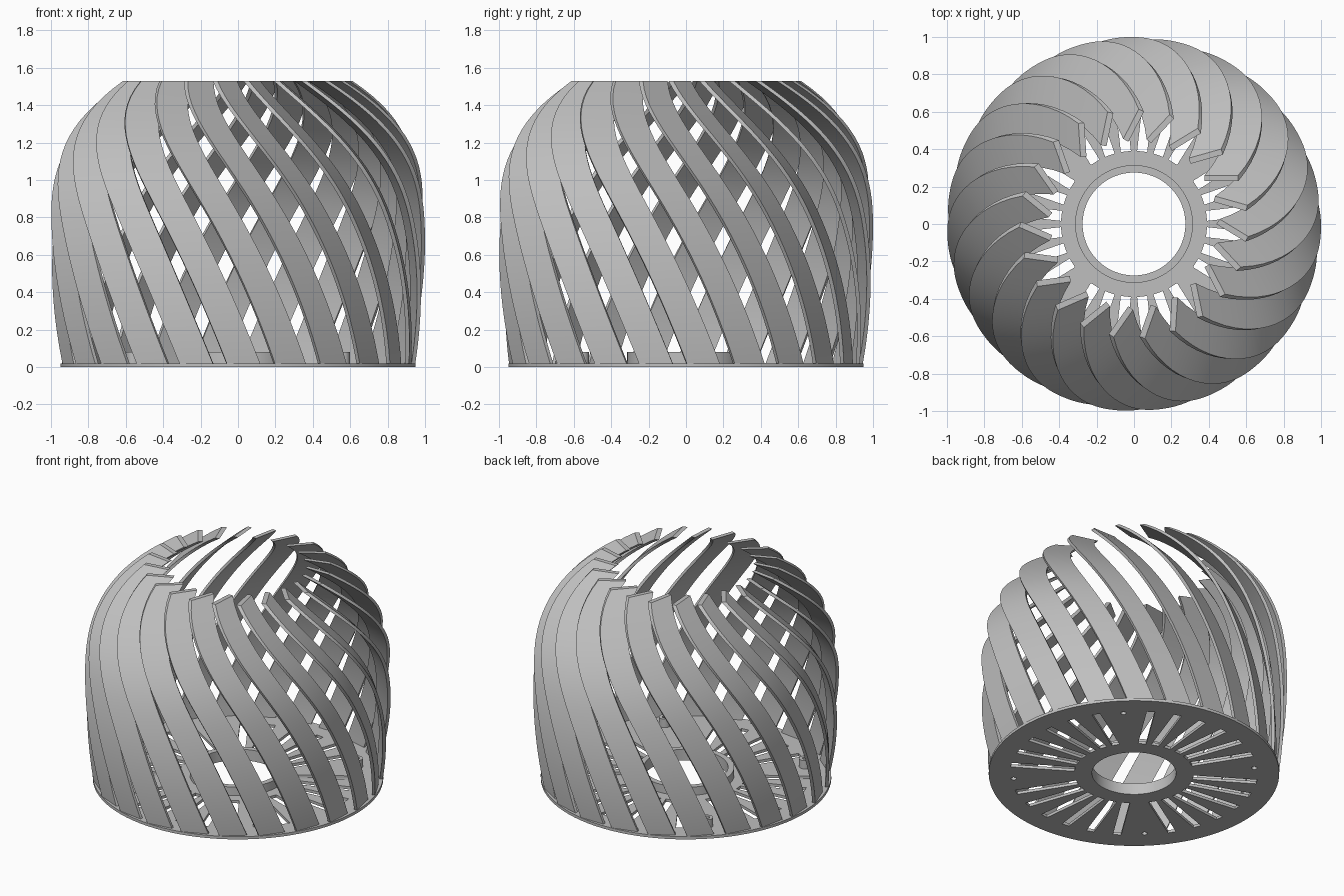
import bpy, bmesh, math
from math import sin, cos, radians

cube = bpy.data.objects.get("Cube")
if cube:
    bpy.data.objects.remove(cube, do_unlink=True)

HEIGHT = 1.53
BLADES = 23
BLADE_WIDTH = 0.18
STEPS = 36

grey = bpy.data.materials.new("plain grey")
grey.use_nodes = True
grey.diffuse_color = (0.52, 0.52, 0.52, 1)
grey.node_tree.nodes["Principled BSDF"].inputs["Base Color"].default_value = (0.52, 0.52, 0.52, 1)


def add_object(name, mesh):
    obj = bpy.data.objects.new(name, mesh)
    bpy.context.collection.objects.link(obj)
    if not mesh.materials:
        mesh.materials.append(grey)
    return obj


def outer_radius(z):
    """Bulging outline of the shade."""
    if z < 0.7:
        return 1 - 0.055 * ((0.7 - z) / 0.7) ** 2
    return 1 - 0.385 * ((z - 0.7) / 0.83) ** 3.1


# Blade: a flat section that slides round the outline without turning
def blade_mesh():
    bm = bmesh.new()
    rings = []
    for i in range(STEPS + 1):
        z = 0.01 + (HEIGHT - 0.01) * i / STEPS
        swing = radians(11 + 23.1 * z + 5.2 * z ** 3)
        x, y = outer_radius(z) * cos(swing), -outer_radius(z) * sin(swing)
        thick = 0.021 * (1 + 0.5 * (z / HEIGHT) ** 3)
        corners = ((x, y), (x, y + BLADE_WIDTH),
                   (x - thick, y + BLADE_WIDTH), (x - thick, y))
        rings.append([bm.verts.new((cx, cy, z)) for cx, cy in corners])
    for low, high in zip(rings, rings[1:]):
        for k in range(4):
            n = (k + 1) % 4
            bm.faces.new((low[k], low[n], high[n], high[k]))
    bm.faces.new(rings[0][::-1])
    bm.faces.new(rings[-1])
    bmesh.ops.recalc_face_normals(bm, faces=bm.faces)
    mesh = bpy.data.meshes.new("blade")
    bm.to_mesh(mesh)
    bm.free()
    return mesh


# Flat plate or tube: filled outlines with thickness
def circle(radius, sides, cx=0, cy=0):
    return [(cx + radius * cos(math.tau * i / sides),
             cy + radius * sin(math.tau * i / sides)) for i in range(sides)]


def slot(angle, inner, outer, half):
    box = ((inner, -half), (outer, -half), (outer, half), (inner, half))
    return [(x * cos(angle) - y * sin(angle), x * sin(angle) + y * cos(angle))
            for x, y in box]


def plate(name, outlines, bottom, top):
    curve = bpy.data.curves.new(name, "CURVE")
    curve.dimensions = "2D"
    curve.fill_mode = "BOTH"
    curve.extrude = (top - bottom) / 2
    for outline in outlines:
        spline = curve.splines.new("POLY")
        spline.points.add(len(outline) - 1)
        for point, (x, y) in zip(spline.points, outline):
            point.co = (x, y, 0, 1)
        spline.use_cyclic_u = True
    helper = bpy.data.objects.new(name + "_outline", curve)
    bpy.context.collection.objects.link(helper)
    bpy.context.view_layer.update()
    graph = bpy.context.evaluated_depsgraph_get()
    mesh = bpy.data.meshes.new_from_object(helper.evaluated_get(graph))
    bpy.data.objects.remove(helper, do_unlink=True)
    bm = bmesh.new()
    bm.from_mesh(mesh)
    bmesh.ops.remove_doubles(bm, verts=bm.verts, dist=0.0001)
    bmesh.ops.translate(bm, verts=bm.verts, vec=(0, 0, (top + bottom) / 2))
    bmesh.ops.recalc_face_normals(bm, faces=bm.faces)
    bm.to_mesh(mesh)
    bm.free()
    mesh.name = name
    mesh.materials.clear()
    return add_object(name, mesh)


smooth = []

# Blades around the shade, the first one at the back
blade = blade_mesh()
for i in range(BLADES):
    obj = add_object(f"blade_{i + 1}", blade)
    obj.rotation_euler.z = math.pi / 2 + math.tau * i / BLADES
smooth.append(obj)

# Vented base: slots all round except at the four screw holes
screws = [(0.79 * cos(a), 0.79 * sin(a)) for a in (radians(45 + 90 * k) for k in range(4))]
SPACES = 28
slots = [slot(math.tau * (i + 0.5) / SPACES, 0.39, 0.81, 0.027)
         for i in range(SPACES) if i % 7 != 3]
holes = [circle(0.018, 16, x, y) for x, y in screws]
smooth.append(plate("base_plate",
                    [circle(0.95, 96), circle(0.275, 64)] + slots + holes, 0, 0.02))

# Collar round the centre opening
smooth.append(plate("collar", [circle(0.315, 64), circle(0.275, 64)], 0.015, 0.08))

# Bosses over the screw holes
for k, (x, y) in enumerate(screws):
    smooth.append(plate(f"screw_boss_{k + 1}",
                        [circle(0.04, 24, x, y), circle(0.018, 16, x, y)], 0.015, 0.08))

# Smooth shading with sharp edges kept
bpy.ops.object.select_all(action="DESELECT")
for obj in smooth:
    obj.select_set(True)
bpy.context.view_layer.objects.active = smooth[0]
bpy.ops.object.shade_smooth_by_angle(angle=radians(30))
